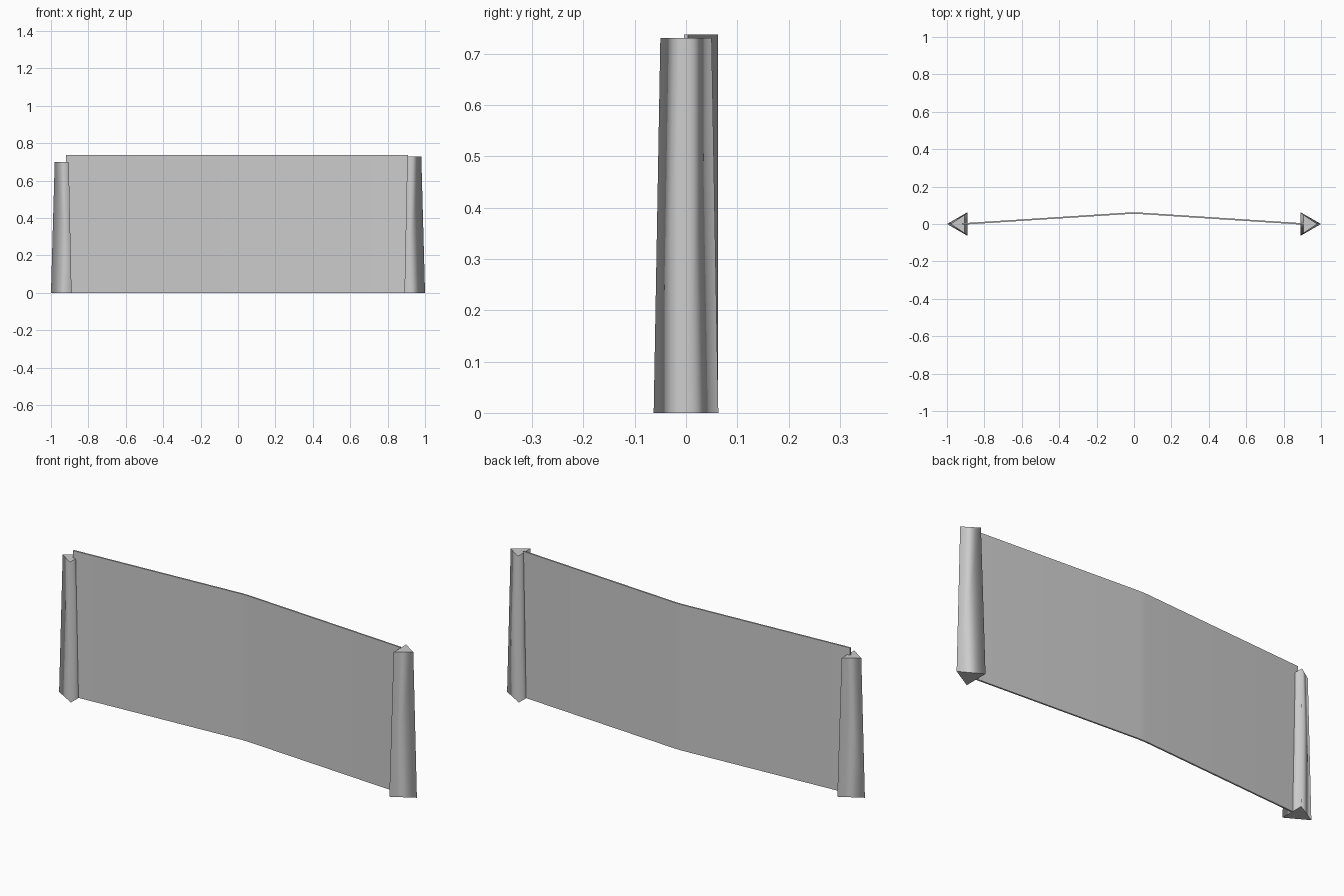
import bpy
import bmesh

cube = bpy.data.objects.get("Cube")
if cube:
    bpy.data.objects.remove(cube, do_unlink=True)


def make_material(name, color):
    mat = bpy.data.materials.new(name)
    mat.use_nodes = True
    mat.diffuse_color = color
    mat.node_tree.nodes["Principled BSDF"].inputs["Base Color"].default_value = color
    return mat


def make_loft(name, bottom, top, height, mat):
    """Closed solid between a bottom outline and a top outline."""
    bm = bmesh.new()
    low = [bm.verts.new((x, y, 0)) for x, y in bottom]
    high = [bm.verts.new((x, y, height)) for x, y in top]
    count = len(low)
    for i in range(count):
        j = (i + 1) % count
        bm.faces.new((low[i], low[j], high[j], high[i]))
    bm.faces.new(low)
    bm.faces.new(high)
    bmesh.ops.recalc_face_normals(bm, faces=bm.faces)
    mesh = bpy.data.meshes.new(name)
    bm.to_mesh(mesh)
    bm.free()
    mesh.materials.append(mat)
    obj = bpy.data.objects.new(name, mesh)
    bpy.context.collection.objects.link(obj)
    return obj


def triangle(side, tip, base, half_width):
    return [(side * tip, 0), (side * base, half_width), (side * base, -half_width)]


grey = make_material("plain_grey", (0.6, 0.6, 0.6, 1))

# Tapered three-sided posts, softly shaded around the sides with flat ends
for name, side, height in (("left_post", 1, 0.73), ("right_post", -1, 0.70)):
    post = make_loft(name, triangle(side, 1.0, 0.89, 0.063),
                     triangle(side, 0.98, 0.905, 0.05), height, grey)
    for face in post.data.polygons:
        face.use_smooth = abs(face.normal.z) < 0.5

# Thin panel bowed towards the back
path = [(-0.92, 0), (-0.02, 0.058), (0.02, 0.058), (0.908, 0)]
half = 0.004
outline = [(x, y - half) for x, y in path] + [(x, y + half) for x, y in reversed(path)]
panel = make_loft("bowed_panel", outline, outline, 0.737, grey)
bpy.ops.object.select_all(action="DESELECT")
panel.select_set(True)
bpy.context.view_layer.objects.active = panel
bpy.ops.object.shade_smooth_by_angle()
